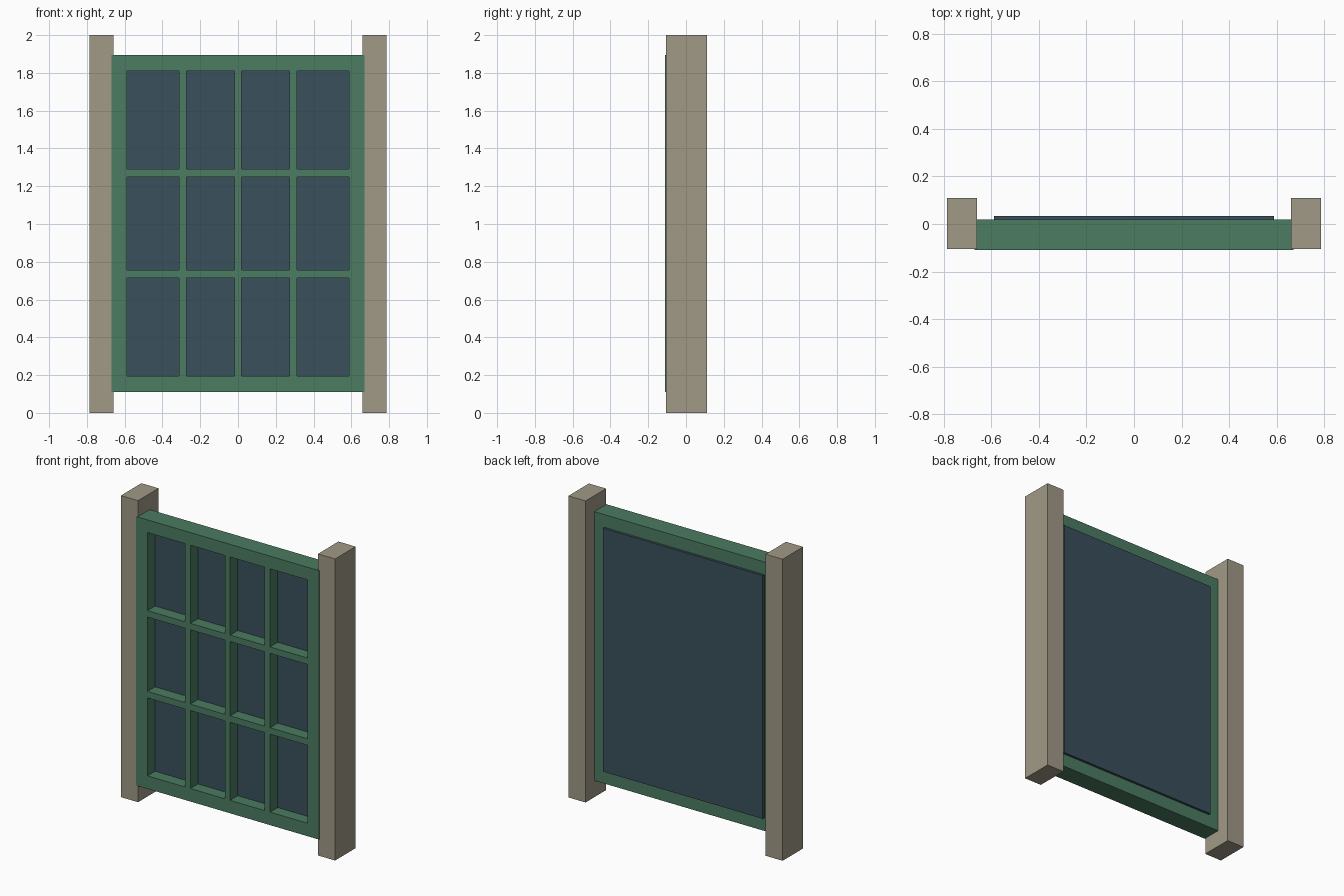
import bpy, bmesh

if "Cube" in bpy.data.objects:
    bpy.data.objects.remove(bpy.data.objects["Cube"])


def material(name, rgb):
    m = bpy.data.materials.new(name)
    m.diffuse_color = (*rgb, 1)
    m.use_nodes = True
    m.node_tree.nodes["Principled BSDF"].inputs["Base Color"].default_value = m.diffuse_color
    return m


def add_object(name, bm, mat):
    bmesh.ops.recalc_face_normals(bm, faces=bm.faces)
    me = bpy.data.meshes.new(name)
    bm.to_mesh(me)
    bm.free()
    me.materials.append(mat)
    ob = bpy.data.objects.new(name, me)
    bpy.context.collection.objects.link(ob)
    return ob


def box(name, x, y, z, mat):
    bm = bmesh.new()
    bmesh.ops.create_cube(bm, size=1)
    for v in bm.verts:
        v.co = [r[0] if c < 0 else r[1] for c, r in zip(v.co, (x, y, z))]
    return add_object(name, bm, mat)


def lattice(name, xs, zs, y0, y1, mat):
    """Grid of cells with every odd/odd cell left open, extruded from y0 to y1."""
    bm = bmesh.new()
    grid = [[bm.verts.new((x, y0, z)) for z in zs] for x in xs]
    for i in range(len(xs) - 1):
        for j in range(len(zs) - 1):
            if i % 2 == 0 or j % 2 == 0:
                bm.faces.new((grid[i][j], grid[i + 1][j], grid[i + 1][j + 1], grid[i][j + 1]))
    ext = bmesh.ops.extrude_face_region(bm, geom=bm.faces[:], use_keep_orig=True)
    for g in ext["geom"]:
        if isinstance(g, bmesh.types.BMVert):
            g.co.y = y1
    return add_object(name, bm, mat)


stone = material("post_stone", (0.35, 0.32, 0.24))
green = material("green_paint", (0.07, 0.20, 0.12))
glass = material("dark_glass", (0.042, 0.08, 0.105))

# Side posts
for side, name in ((-1, "left_post"), (1, "right_post")):
    box(name, sorted((side * 0.66, side * 0.786)), (-0.105, 0.11), (0, 2), stone)

# Window frame with glazing bars
xs = [-0.67, -0.587, -0.312, -0.273, -0.019, 0.019, 0.273, 0.312, 0.587, 0.67]
zs = [0.11, 0.196, 0.713, 0.756, 1.249, 1.292, 1.81, 1.894]
lattice("window_frame", xs, zs, -0.11, 0.018, green)

# Glass slab set inside the frame, standing slightly proud at the back
box("glass_panel", (-0.587, 0.587), (-0.03, 0.034), (0.196, 1.81), glass)
